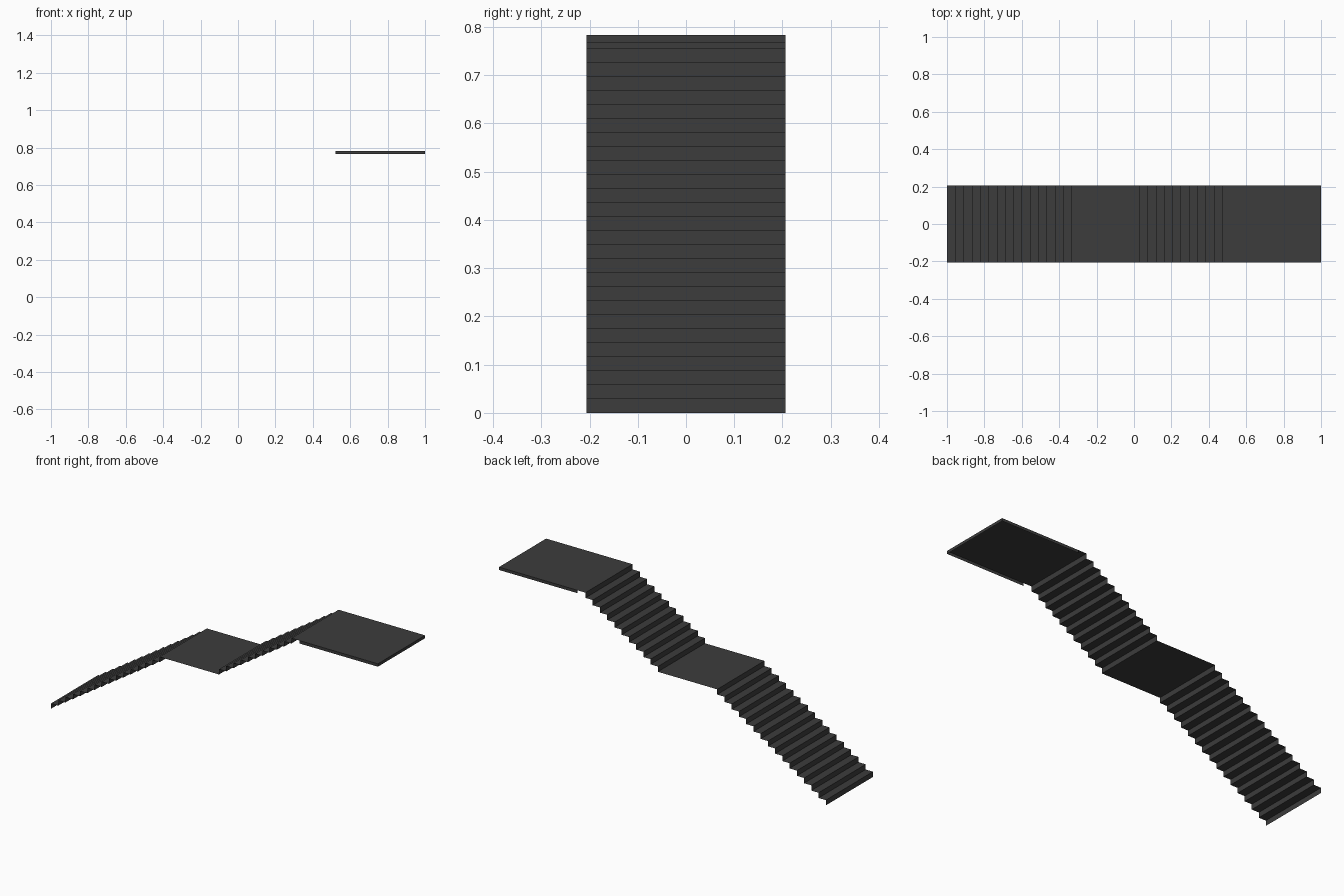
import bpy
import bmesh

cube = bpy.data.objects.get("Cube")
if cube:
    bpy.data.objects.remove(cube, do_unlink=True)

HALF_WIDTH = 0.206
RISE = 0.029
TREAD = 0.0443
LANDING_START = -0.335
UPPER_START = 0.028
TOP = 27 * RISE

charcoal = bpy.data.materials.new("charcoal")
charcoal.use_nodes = True
colour = (0.045, 0.045, 0.045, 1)
charcoal.diffuse_color = colour
charcoal.node_tree.nodes["Principled BSDF"].inputs["Base Color"].default_value = colour


def sheet(name, path, offset):
    """Sweep an open path of points along an offset into a thin sheet."""
    bm = bmesh.new()
    near = [bm.verts.new(p) for p in path]
    far = [bm.verts.new([a + b for a, b in zip(p, offset)]) for p in path]
    for i in range(len(path) - 1):
        bm.faces.new((near[i], near[i + 1], far[i + 1], far[i]))
    mesh = bpy.data.meshes.new(name)
    bm.to_mesh(mesh)
    bm.free()
    mesh.materials.append(charcoal)
    obj = bpy.data.objects.new(name, mesh)
    bpy.context.collection.objects.link(obj)
    return obj


def flight(name, x, z, risers):
    """Folded sheet of risers and treads, ending on top of the last riser."""
    path = [(x, -HALF_WIDTH, z)]
    for i in range(risers):
        z += RISE
        path.append((x, -HALF_WIDTH, z))
        if i < risers - 1:
            x += TREAD
            path.append((x, -HALF_WIDTH, z))
    return sheet(name, path, (0, 2 * HALF_WIDTH, 0))


def landing(name, x0, x1, z):
    return sheet(name, [(x0, -HALF_WIDTH, z), (x1, -HALF_WIDTH, z)],
                 (0, 2 * HALF_WIDTH, 0))


# Two flights joined by a middle landing
flight("lower_flight", LANDING_START - 15 * TREAD, 0, 16)
landing("middle_landing", LANDING_START, UPPER_START, 16 * RISE)
flight("upper_flight", UPPER_START, 16 * RISE, 11)

# Top landing with a lip folded down around its three free edges
landing("top_landing", UPPER_START + 10 * TREAD, 1, TOP)
sheet("top_landing_lip",
      [(0.52, -HALF_WIDTH, TOP - 0.016), (1, -HALF_WIDTH, TOP - 0.016),
       (1, HALF_WIDTH, TOP - 0.016), (0.52, HALF_WIDTH, TOP - 0.016)],
      (0, 0, 0.016))
